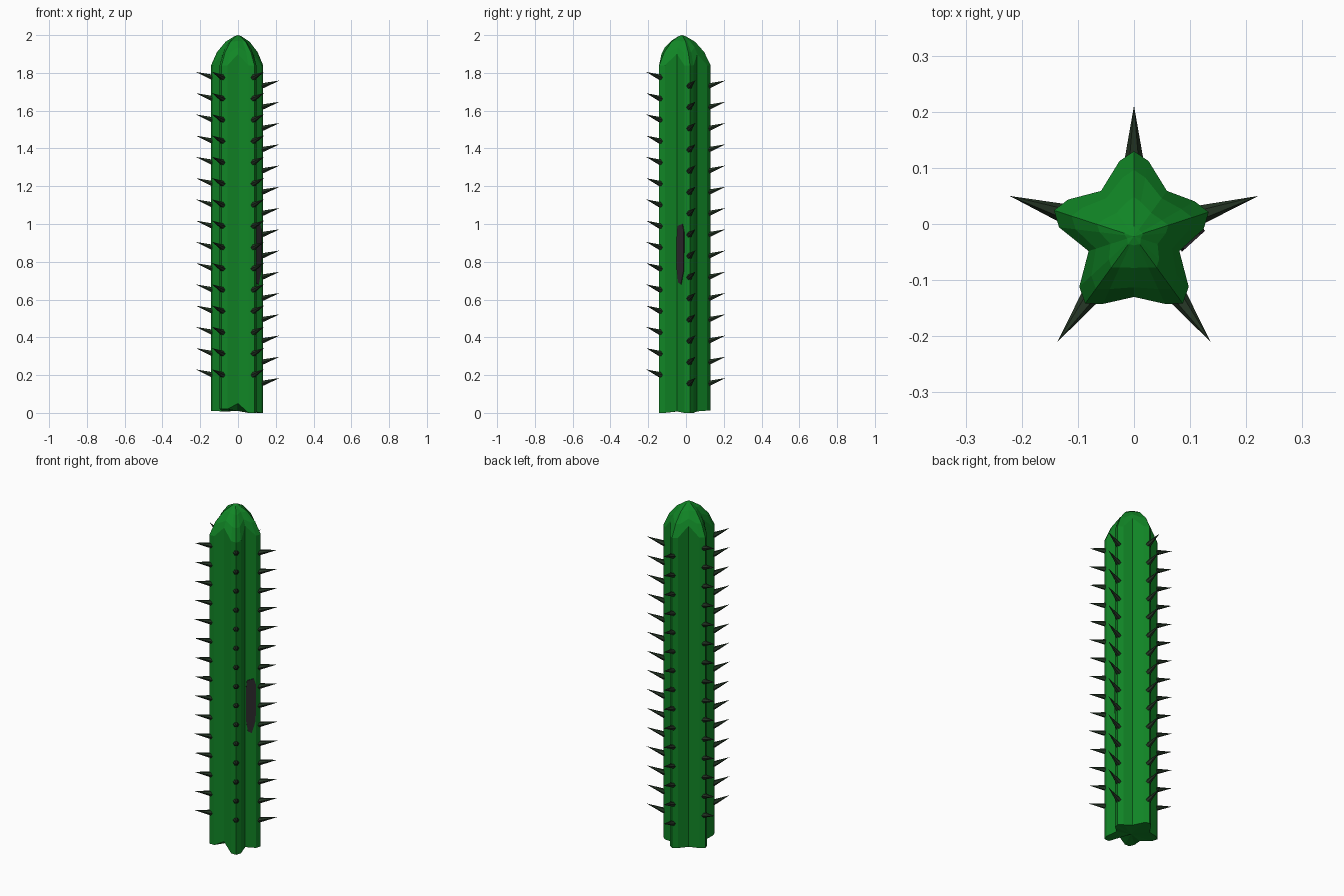
import bpy, bmesh, math
from mathutils import Vector

if "Cube" in bpy.data.objects:
    bpy.data.objects.remove(bpy.data.objects["Cube"])

CY = -0.022  # the star's centre sits slightly forward
RIBS = [90, 162, 234, 306, 18]                 # rib directions, degrees
TIP_R = [0.152, 0.150, 0.148, 0.148, 0.140]    # rib crest radii
VALLEY_R = [0.100, 0.085, 0.108, 0.085, 0.100] # groove after each rib
BASE_Z = [0.012, 0.01, 0.02, 0.0, 0.0]         # uneven cut at the foot


def material(name, rgb):
    m = bpy.data.materials.new(name)
    m.diffuse_color = (*rgb, 1)
    m.use_nodes = True
    m.node_tree.nodes["Principled BSDF"].inputs["Base Color"].default_value = m.diffuse_color
    return m


green = material("cactus green", (0.0055, 0.235, 0.019))
spine_mat = material("dark spine", (0.018, 0.036, 0.018))
patch_mat = material("charcoal patch", (0.026, 0.022, 0.026))


def make_object(name, bm, mat):
    bmesh.ops.recalc_face_normals(bm, faces=bm.faces)
    me = bpy.data.meshes.new(name)
    bm.to_mesh(me)
    bm.free()
    me.materials.append(mat)
    ob = bpy.data.objects.new(name, me)
    bpy.context.collection.objects.link(ob)
    return ob


def dirs(deg):
    a = math.radians(deg)
    return Vector((math.cos(a), math.sin(a), 0)), Vector((-math.sin(a), math.cos(a), 0))


centre = Vector((0, CY, 0))

# Stem: five-rib star cross-section lofted up into a rounded top
# each ring: (crest height, crest scale, groove height, groove scale)
rings = [(None, 1, None, 1), (1.84, 1, 1.90, 1), (1.91, 0.78, 1.935, 0.84),
         (1.965, 0.46, 1.97, 0.52), (1.995, 0.12, 1.995, 0.15)]
bm = bmesh.new()
loops = []
for tz, ts, vz, vs in rings:
    loop = []
    for i, deg in enumerate(RIBS):
        u, p = dirs(deg)
        z = BASE_Z[i] if tz is None else tz
        up = Vector((0, 0, z))
        r = TIP_R[i]
        for rr, off in ((r - 0.018, -0.026), (r, 0), (r - 0.018, 0.026)):
            loop.append(bm.verts.new(centre + (u * rr + p * off) * ts + up))
        v, _ = dirs(deg + 36)
        gz = (0.05 if i == 2 else 0.008) if vz is None else vz
        loop.append(bm.verts.new(centre + v * VALLEY_R[i] * vs + Vector((0, 0, gz))))
    loops.append(loop)
n = len(loops[0])
for a, b in zip(loops, loops[1:]):
    for k in range(n):
        j = (k + 1) % n
        bm.faces.new((a[k], a[j], b[j], b[k]))
foot = bm.verts.new(centre + Vector((0, 0, 0.01)))
apex = bm.verts.new(centre + Vector((0, 0, 2.0)))
for k in range(n):
    j = (k + 1) % n
    bm.faces.new((foot, loops[0][j], loops[0][k]))
    bm.faces.new((apex, loops[-1][k], loops[-1][j]))
make_object("stem", bm, green)

# Spines: a column of fifteen upward-tilted cones on every rib crest
for i, deg in enumerate(RIBS):
    u, p = dirs(deg)
    start = 1.735 if i in (0, 4) else 1.78
    bm = bmesh.new()
    for s in range(15):
        z = start - s * 0.1125
        base = centre + u * (TIP_R[i] - 0.022) + Vector((0, 0, z - 0.008))
        tip = centre + u * 0.233 + Vector((0, 0, z + 0.025))
        axis = (tip - base).normalized()
        q = axis.cross(p)
        ring = [bm.verts.new(base + (p * math.cos(t) + q * math.sin(t)) * 0.018)
                for t in (math.tau * k / 6 for k in range(6))]
        top = bm.verts.new(tip)
        bm.faces.new(ring[::-1])
        for k in range(6):
            bm.faces.new((ring[k], ring[(k + 1) % 6], top))
    make_object(f"spines_{i + 1}", bm, spine_mat)

# Dark patch: thin plate lying on the groove wall of the right-hand rib
u, p = dirs(18)
v, _ = dirs(-18)
inner = centre + v * VALLEY_R[3]
outer = centre + u * (TIP_R[4] - 0.018) - p * 0.026
normal = (outer - inner).cross(Vector((0, 0, 1))).normalized()
outline = [(0.15, 0.99), (0.05, 0.93), (0.05, 0.76), (0.25, 0.69), (0.6, 0.68),
           (0.95, 0.75), (1.0, 0.86), (1.0, 0.96), (0.8, 1.0)]
bm = bmesh.new()
face = bm.faces.new([bm.verts.new(inner.lerp(outer, t) + Vector((0, 0, z)) - normal * 0.002)
                     for t, z in outline])
ext = bmesh.ops.extrude_face_region(bm, geom=[face])
bmesh.ops.translate(bm, vec=normal * 0.006,
                    verts=[g for g in ext["geom"] if isinstance(g, bmesh.types.BMVert)])
make_object("side_patch", bm, patch_mat)
